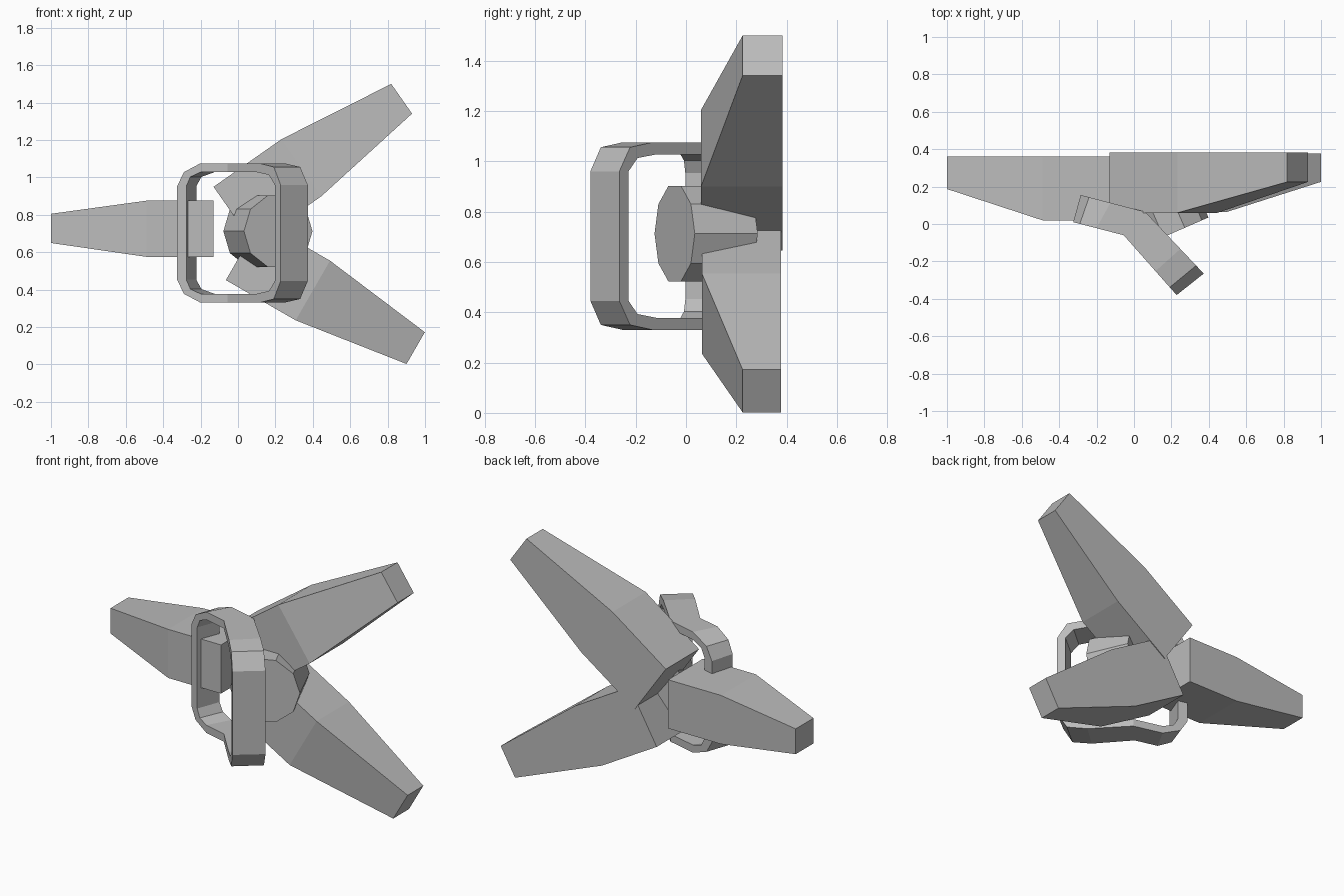
import bpy
import math
from mathutils import Vector

if "Cube" in bpy.data.objects:
    bpy.data.objects.remove(bpy.data.objects["Cube"])

grey = bpy.data.materials.new("plain grey")
grey.diffuse_color = (0.5, 0.5, 0.5, 1)
grey.use_nodes = True
grey.node_tree.nodes["Principled BSDF"].inputs["Base Color"].default_value = grey.diffuse_color


def make(name, verts, faces):
    mesh = bpy.data.meshes.new(name)
    mesh.from_pydata([tuple(v) for v in verts], [], faces)
    mesh.materials.append(grey)
    ob = bpy.data.objects.new(name, mesh)
    bpy.context.collection.objects.link(ob)
    bpy.context.view_layer.objects.active = ob
    ob.select_set(True)
    bpy.ops.object.mode_set(mode='EDIT')
    bpy.ops.mesh.select_all(action='SELECT')
    bpy.ops.mesh.normals_make_consistent(inside=False)
    bpy.ops.object.mode_set(mode='OBJECT')
    ob.select_set(False)
    return ob


def loft(name, rings):
    """Skin a list of equal closed rings and cap both ends."""
    n = len(rings[0])
    verts = [p for ring in rings for p in ring]
    faces = [(k*n + i, k*n + (i+1) % n, (k+1)*n + (i+1) % n, (k+1)*n + i)
             for k in range(len(rings) - 1) for i in range(n)]
    faces += [tuple(range(n)), tuple(range(len(verts) - n, len(verts)))]
    return make(name, verts, faces)


# Three tapering blades; stations are (x, z, half width, front y)
def blade(name, stations, back):
    a, b = stations[0], stations[1]
    d = Vector((b[0] - a[0], 0, b[1] - a[1])).normalized()
    side = Vector((-d.z, 0, d.x))
    rings = []
    for x, z, w, front in stations:
        c = Vector((x, 0, z))
        rings.append([c + side * s * w + Vector((0, y, 0))
                      for s, y in ((-1, front), (1, front), (1, back), (-1, back))])
    loft(name, rings)


blade("left_blade", [(-.13, .725, .15, .02), (-.49, .725, .15, .02),
                     (-1, .727, .078, .187)], .36)
blade("upper_blade", [(-.024, .797, .186, .06), (.34, 1.052, .186, .06),
                      (.875, 1.42, .097, .225)], .383)
blade("lower_blade", [(.027, .61, .184, .063), (.40, .395, .184, .063),
                      (.95, .087, .098, .225)], .378)

# Ten-sided hub, axis turned in plan
across = Vector((.916, .40, 0))
rings = []
for cx, cy in ((.215, -.045), (.105, .205)):
    rings.append([Vector((cx, cy, .712)) + across * .2 * math.cos(k * math.pi / 5)
                  + Vector((0, 0, .2 * math.sin(k * math.pi / 5))) for k in range(10)])
loft("hub", rings)

# Bent frame: t runs -1..1 along the plan path, bent at t = 0
FRONT = ((-.325, .01), (-.055, -.06), (.228, -.38))
BACK = ((-.285, .155), (.06, .065), (.373, -.265))


def on_path(path, t, z):
    i = 0 if t < 0 else 1
    f = t + 1 - i
    p, q = Vector(path[i]), Vector(path[i + 1])
    c = p.lerp(q, f)
    return (c.x, c.y, z)


def outline(half):
    top = [(t, .7025 + h) for t, h in half]
    low = [(t, .7025 - h) for t, h in reversed(half)]
    return top + low


outer = outline([(-1, .25), (-.87, .325), (-.54, .3725), (0, .3725),
                 (.6, .3725), (.87, .353), (1, .257)])
inner = outline([(-.82, .25), (-.74, .30), (-.54, .325), (0, .325),
                 (.55, .325), (.78, .31), (.89, .257)])
n = len(outer)
verts = [on_path(path, t, z) for path, loop in
         ((FRONT, outer), (FRONT, inner), (BACK, inner), (BACK, outer)) for t, z in loop]
faces = [(k*n + i, k*n + (i+1) % n, (k+1) % 4 * n + (i+1) % n, (k+1) % 4 * n + i)
         for k in range(4) for i in range(n)]
make("bent_frame", verts, faces)
